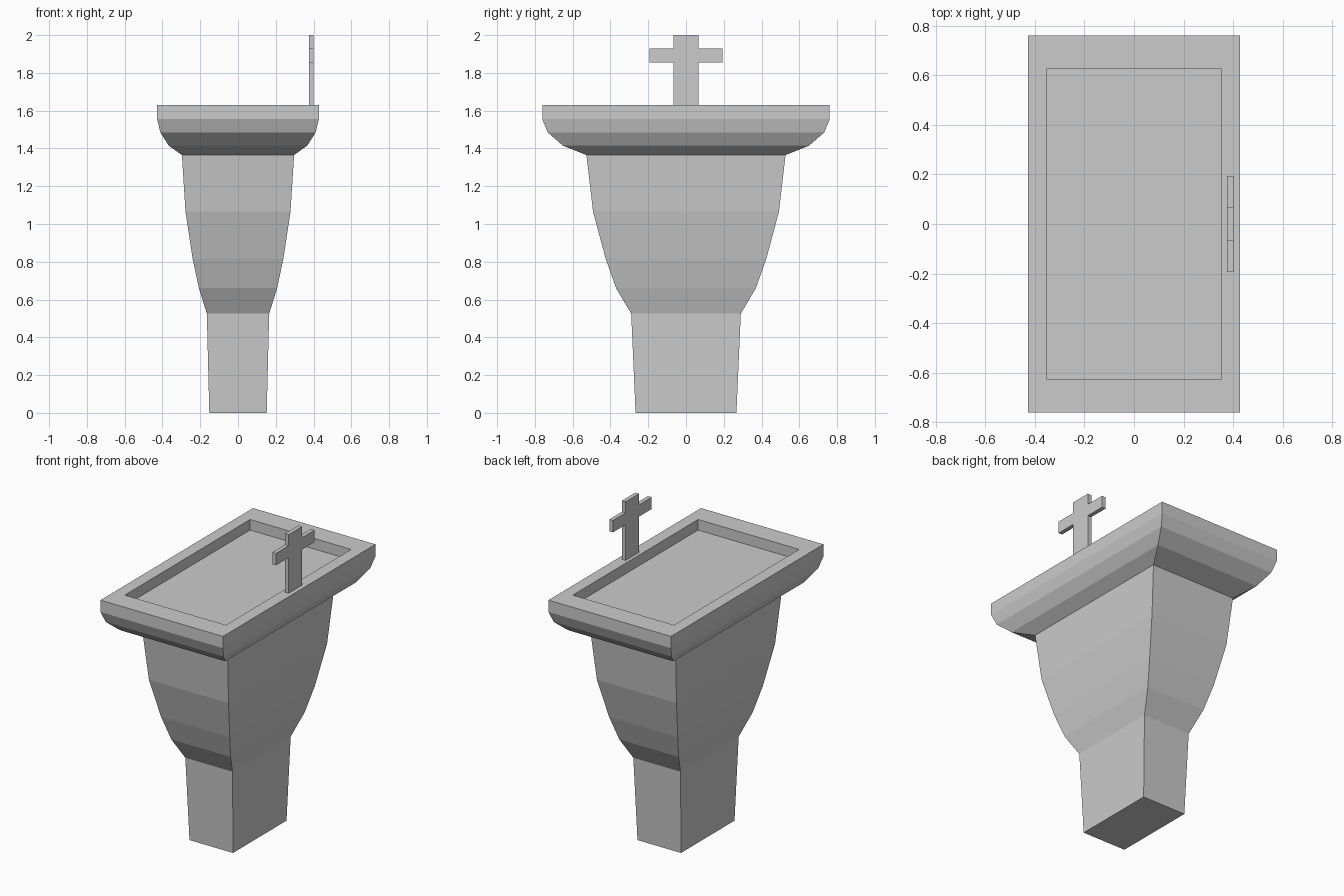
import bpy, bmesh

if "Cube" in bpy.data.objects:
    bpy.data.objects.remove(bpy.data.objects["Cube"])


def finish(name, bm):
    bmesh.ops.recalc_face_normals(bm, faces=bm.faces)
    mesh = bpy.data.meshes.new(name)
    bm.to_mesh(mesh)
    bm.free()
    obj = bpy.data.objects.new(name, mesh)
    bpy.context.collection.objects.link(obj)
    return obj


def rect_loft(name, sections):
    """Stack rectangles (half x, half y, z), joined into one capped solid."""
    bm = bmesh.new()
    rings = [[bm.verts.new((sx * hx, sy * hy, z))
              for sx, sy in ((-1, -1), (1, -1), (1, 1), (-1, 1))]
             for hx, hy, z in sections]
    for low, high in zip(rings, rings[1:]):
        for i in range(4):
            j = (i + 1) % 4
            bm.faces.new((low[i], low[j], high[j], high[i]))
    bm.faces.new(rings[0][::-1])
    bm.faces.new(rings[-1])
    return finish(name, bm)


# Pedestal, flared body, moulded rim and recessed basin in one profile
rect_loft("font_body", [
    (0.152, 0.267, 0.0),
    (0.165, 0.290, 0.525),
    (0.207, 0.370, 0.66),
    (0.240, 0.425, 0.815),
    (0.278, 0.492, 1.065),
    (0.297, 0.527, 1.365),
    (0.367, 0.652, 1.415),
    (0.411, 0.732, 1.485),
    (0.428, 0.761, 1.555),
    (0.428, 0.761, 1.63),
    (0.353, 0.625, 1.63),   # inner lip
    (0.353, 0.625, 1.563),  # basin floor
])

# Cross standing on the right rim: half outline mirrored, then extruded
half = [(0.067, 1.63), (0.067, 1.855), (0.193, 1.855),
        (0.193, 1.93), (0.067, 1.93), (0.067, 2.0)]
outline = half + [(-y, z) for y, z in reversed(half)]
bm = bmesh.new()
face = bm.faces.new([bm.verts.new((0.375, y, z)) for y, z in outline])
new = bmesh.ops.extrude_face_region(bm, geom=[face])["geom"]
bmesh.ops.translate(bm, vec=(0.026, 0, 0),
                    verts=[g for g in new if isinstance(g, bmesh.types.BMVert)])
finish("cross", bm)
